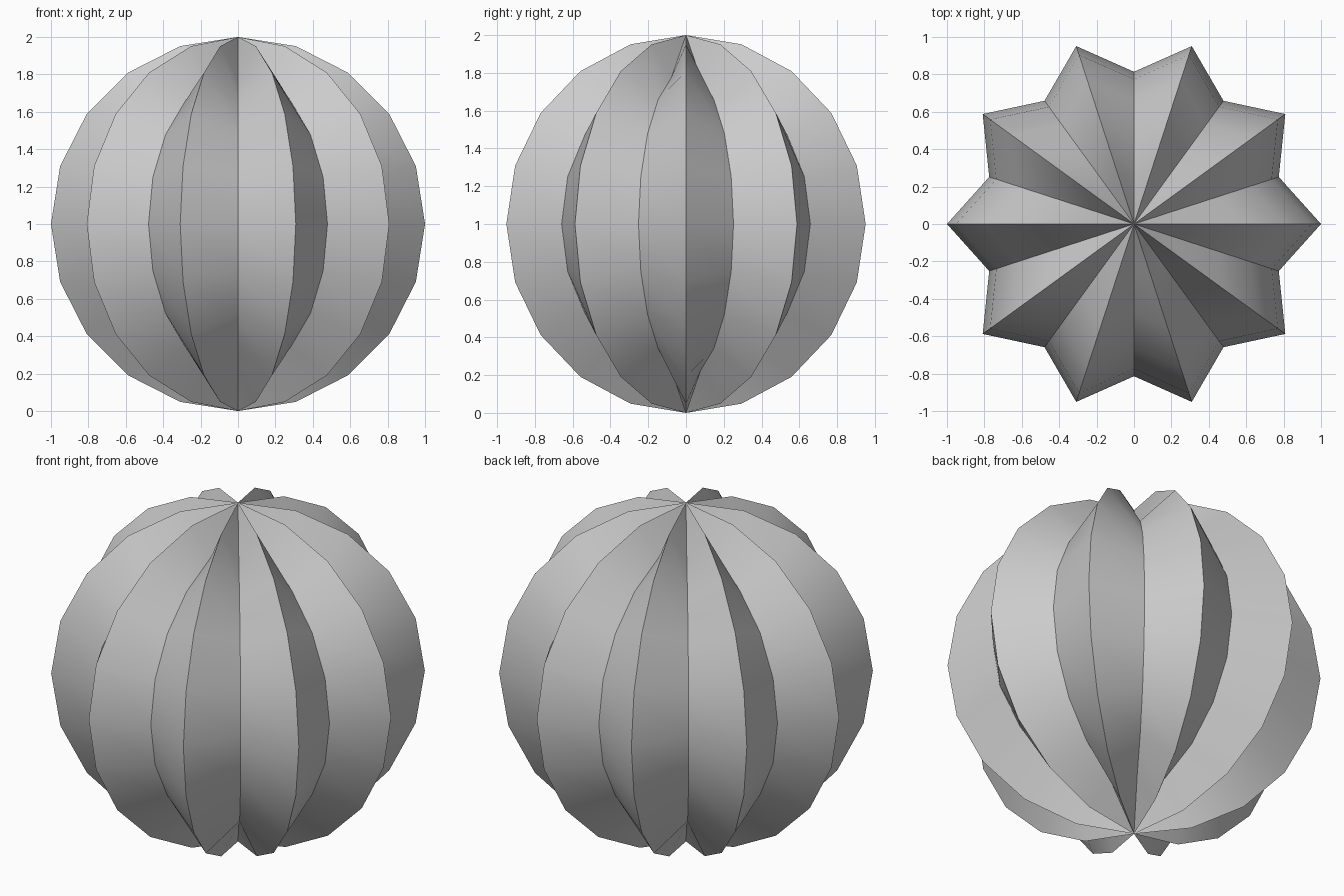
import bpy, bmesh
from math import atan2, pi

if "Cube" in bpy.data.objects:
    bpy.data.objects.remove(bpy.data.objects["Cube"])

VALLEY = 0.814  # radial scale of the grooves

# Ribbed ball: low-poly sphere with every second meridian pulled toward the centre
bm = bmesh.new()
bmesh.ops.create_uvsphere(bm, u_segments=20, v_segments=10, radius=1)


def meridian(v):
    """Meridian index of a vertex, or None at the poles."""
    if v.co.xy.length < 1e-3:
        return None
    return round(atan2(v.co.y, v.co.x) / (pi / 10)) % 20


index = {v: meridian(v) for v in bm.verts}
for v, i in index.items():
    if i is not None and i % 2:
        v.co *= VALLEY

# Crisp ridges and grooves, smooth along each strip
for e in bm.edges:
    a, b = (index[v] for v in e.verts)
    e.smooth = not (a == b or a is None or b is None)
for f in bm.faces:
    f.smooth = True
for v in bm.verts:
    v.co.z += 1
bmesh.ops.recalc_face_normals(bm, faces=bm.faces)

mesh = bpy.data.meshes.new("ribbed_ball")
bm.to_mesh(mesh)
bm.free()
ball = bpy.data.objects.new("ribbed_ball", mesh)
bpy.context.collection.objects.link(ball)
